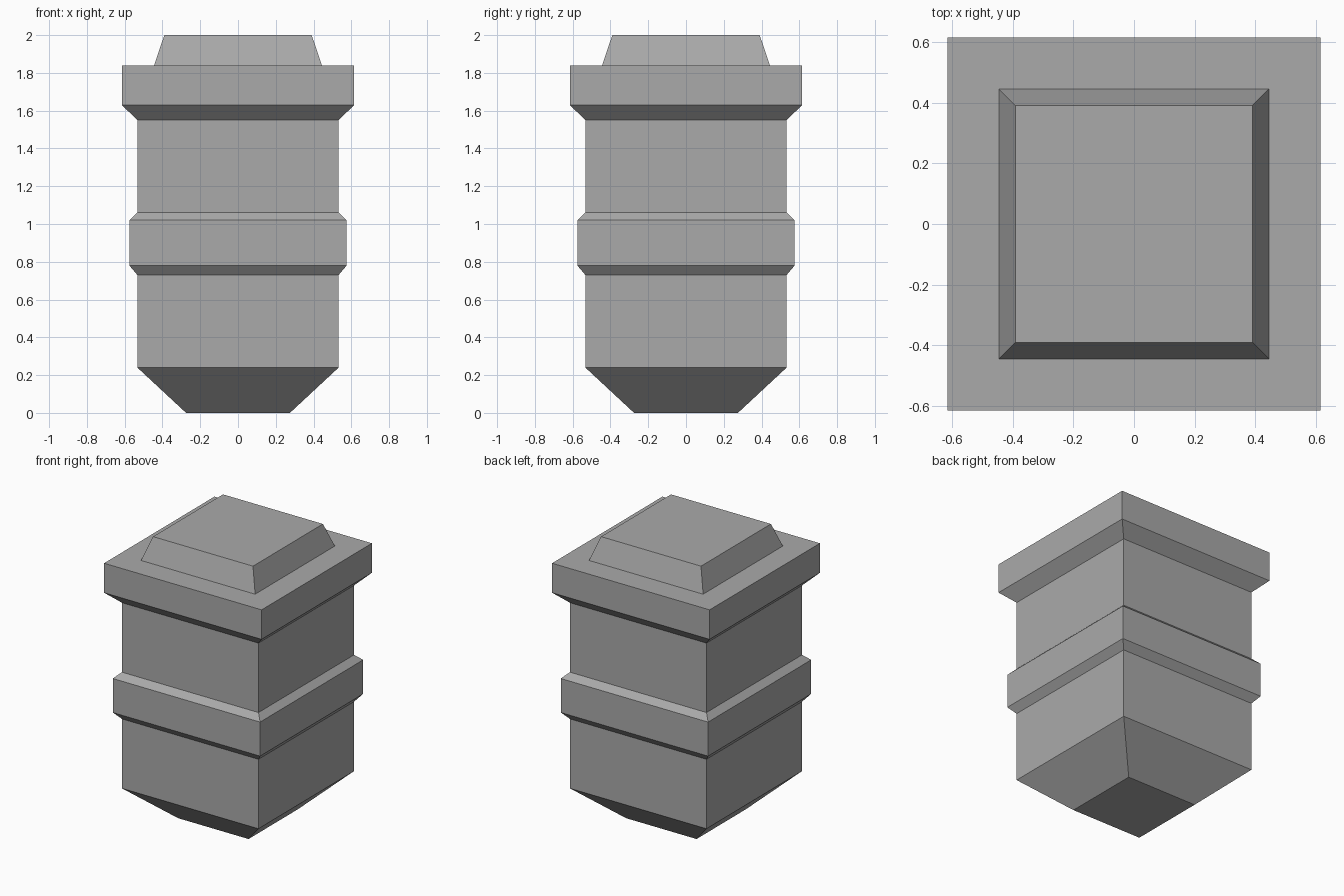
import bpy
import bmesh

cube = bpy.data.objects.get("Cube")
if cube:
    bpy.data.objects.remove(cube, do_unlink=True)

grey = bpy.data.materials.new("plain_grey")
grey.use_nodes = True
colour = (0.4, 0.4, 0.4, 1.0)
grey.diffuse_color = colour
grey.node_tree.nodes["Principled BSDF"].inputs["Base Color"].default_value = colour


def square_stack(name, profile):
    """Loft square rings given as (half width, height), capped at both ends."""
    bm = bmesh.new()
    rings = [[bm.verts.new((sx * w, sy * w, z))
              for sx, sy in ((-1, -1), (1, -1), (1, 1), (-1, 1))]
             for w, z in profile]
    for low, high in zip(rings, rings[1:]):
        for i in range(4):
            j = (i + 1) % 4
            bm.faces.new((low[i], low[j], high[j], high[i]))
    bm.faces.new(rings[0][::-1])
    bm.faces.new(rings[-1])
    mesh = bpy.data.meshes.new(name)
    bm.to_mesh(mesh)
    bm.free()
    mesh.materials.append(grey)
    obj = bpy.data.objects.new(name, mesh)
    bpy.context.collection.objects.link(obj)
    return obj


# One continuous square post: tapered foot, shaft, band, flared head, raised cap
foot = [(0.275, 0.0), (0.533, 0.24)]
band = [(0.533, 0.73), (0.575, 0.78), (0.575, 1.02), (0.533, 1.06)]
head = [(0.533, 1.55), (0.615, 1.63), (0.615, 1.838)]
cap = [(0.445, 1.838), (0.39, 2.0)]
square_stack("square_post", foot + band + head + cap)
